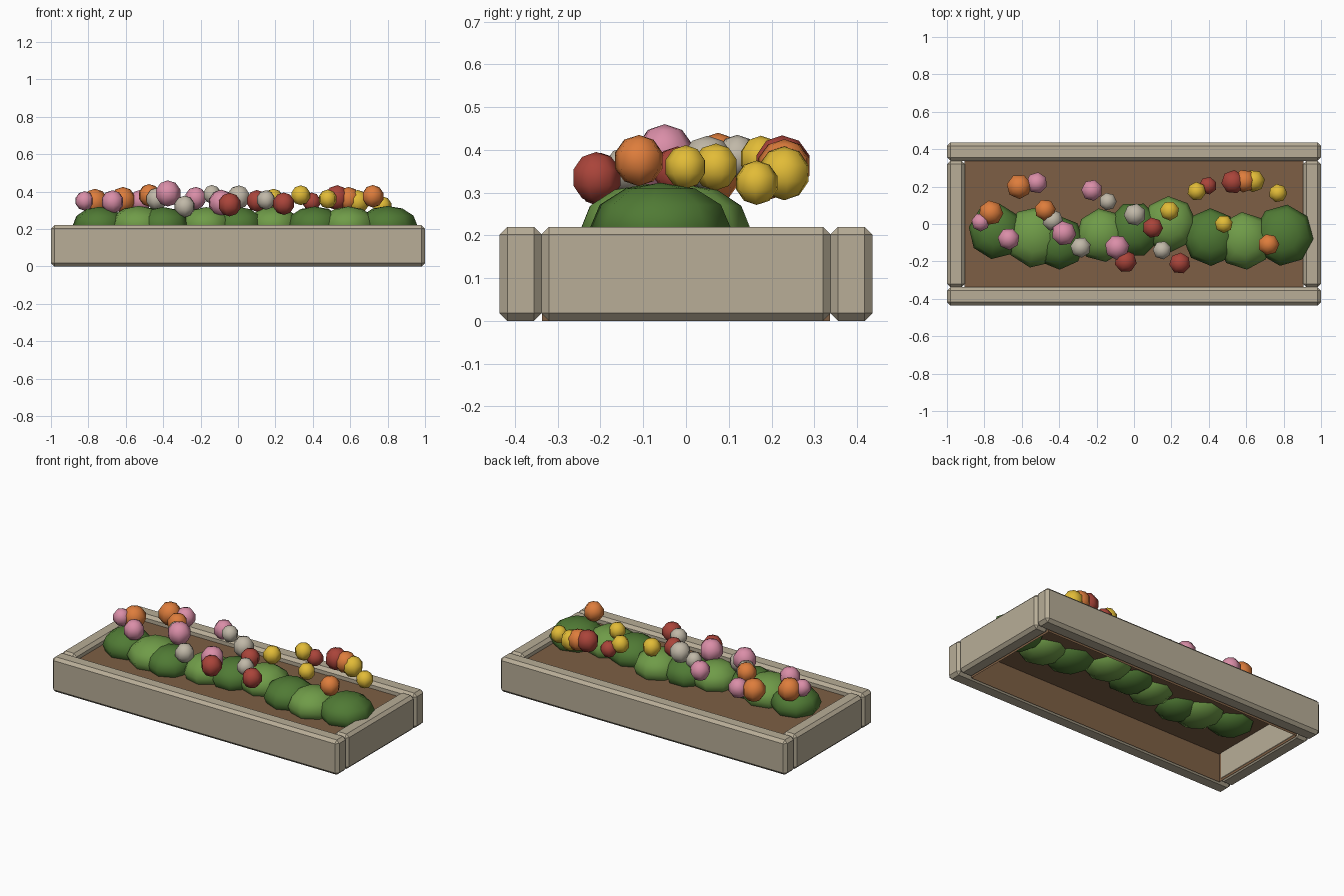
import bpy, bmesh, random
from mathutils import Matrix, Vector

random.seed(4)
cube = bpy.data.objects.get("Cube")
if cube:
    bpy.data.objects.remove(cube, do_unlink=True)


def material(name, r, g, b):
    m = bpy.data.materials.new(name)
    m.use_nodes = True
    m.diffuse_color = (r, g, b, 1)
    bsdf = next(n for n in m.node_tree.nodes if n.type == "BSDF_PRINCIPLED")
    bsdf.inputs["Base Color"].default_value = (r, g, b, 1)
    bsdf.inputs["Roughness"].default_value = 0.8
    return m


wood = material("weathered wood", 0.48, 0.42, 0.31)
earth = material("brown soil", 0.205, 0.114, 0.058)
dark_green = material("dark green", 0.08, 0.195, 0.035)
light_green = material("light green", 0.16, 0.33, 0.065)
petals = {
    "pink": material("pink", 0.70, 0.27, 0.39),
    "orange": material("orange", 0.73, 0.205, 0.045),
    "red": material("red", 0.40, 0.058, 0.042),
    "yellow": material("yellow", 0.76, 0.50, 0.038),
    "cream": material("cream", 0.53, 0.48, 0.39),
}


def finish(name, bm, mat, smooth=False):
    for f in bm.faces:
        f.smooth = smooth
    mesh = bpy.data.meshes.new(name)
    bm.to_mesh(mesh)
    bm.free()
    mesh.materials.append(mat)
    obj = bpy.data.objects.new(name, mesh)
    bpy.context.collection.objects.link(obj)
    return obj


def box(center, size):
    bm = bmesh.new()
    bmesh.ops.create_cube(bm, size=1, matrix=Matrix.Translation(center) @ Matrix.Diagonal((*size, 1)))
    return bm


def plank(name, center, size):
    bm = box(center, size)
    bmesh.ops.bevel(bm, geom=bm.edges[:], offset=0.018, segments=1, affect="EDGES")
    finish(name, bm, wood)


def blob(name, center, radii, sides, rings, mat):
    bm = bmesh.new()
    spin = Matrix.Rotation(random.uniform(0, 6), 4, "Z")
    shape = Matrix.Translation(center) @ Matrix.Diagonal((*radii, 1)) @ spin
    bmesh.ops.create_uvsphere(bm, u_segments=sides, v_segments=rings, radius=1, matrix=shape)
    finish(name, bm, mat, smooth=True)


# Planter frame
HEIGHT = 0.22
for side, s in (("front", -1), ("back", 1)):
    plank(side + "_plank", (0, s * 0.387, HEIGHT / 2), (2, 0.098, HEIGHT))
for side, s in (("left", 1), ("right", -1)):
    plank(side + "_plank", (s * 0.952, 0, HEIGHT / 2), (0.096, 0.676, HEIGHT))

# Soil block, open underneath
bm = box((0, 0, 0.09), (1.812, 0.674, 0.18))
bm.normal_update()
bmesh.ops.delete(bm, geom=[f for f in bm.faces if f.normal.z < -0.5], context="FACES")
finish("soil", bm, earth)

# Row of bushes: x, y, radius
bushes = [
    (-0.74, -0.04, 0.145), (-0.53, -0.07, 0.16), (-0.4, -0.1, 0.14),
    (-0.17, -0.06, 0.14), (0, -0.03, 0.145), (0.19, 0, 0.145),
    (0.41, -0.07, 0.15), (0.59, -0.09, 0.15), (0.8, -0.06, 0.16),
]
for i, (x, y, r) in enumerate(bushes):
    blob(f"bush_{i + 1}", (x, y, 0.22), (r, r * 1.03, r * 0.3 + 0.055), 8, 6,
         light_green if i % 2 else dark_green)

# Blossoms by colour: x, y, z, radius
blossoms = {
    "pink": [(-0.82, 0.01, 0.35, 0.052), (-0.67, -0.08, 0.345, 0.062), (-0.52, 0.22, 0.35, 0.06),
             (-0.375, -0.05, 0.39, 0.07), (-0.225, 0.18, 0.365, 0.06), (-0.09, -0.125, 0.34, 0.07)],
    "orange": [(-0.765, 0.06, 0.345, 0.07), (-0.615, 0.2, 0.355, 0.07), (-0.475, 0.075, 0.38, 0.06),
               (0.59, 0.23, 0.36, 0.065), (0.72, -0.11, 0.375, 0.06)],
    "red": [(-0.045, -0.2, 0.33, 0.063), (0.1, -0.02, 0.35, 0.058), (0.245, -0.21, 0.335, 0.06),
            (0.395, 0.205, 0.345, 0.05), (0.53, 0.225, 0.367, 0.067)],
    "yellow": [(0.19, 0.07, 0.36, 0.055), (0.335, 0.175, 0.38, 0.053), (0.48, 0, 0.36, 0.051),
               (0.64, 0.23, 0.345, 0.063), (0.77, 0.165, 0.323, 0.052)],
    "cream": [(-0.435, 0.02, 0.36, 0.06), (-0.285, -0.125, 0.32, 0.058), (-0.14, 0.12, 0.385, 0.05),
              (0.005, 0.05, 0.37, 0.063), (0.15, -0.14, 0.355, 0.052)],
}
for colour, spots in blossoms.items():
    for i, (x, y, z, r) in enumerate(spots):
        blob(f"{colour}_blossom_{i + 1}", (x, y, z), (r, r, r), 7, 5, petals[colour])
